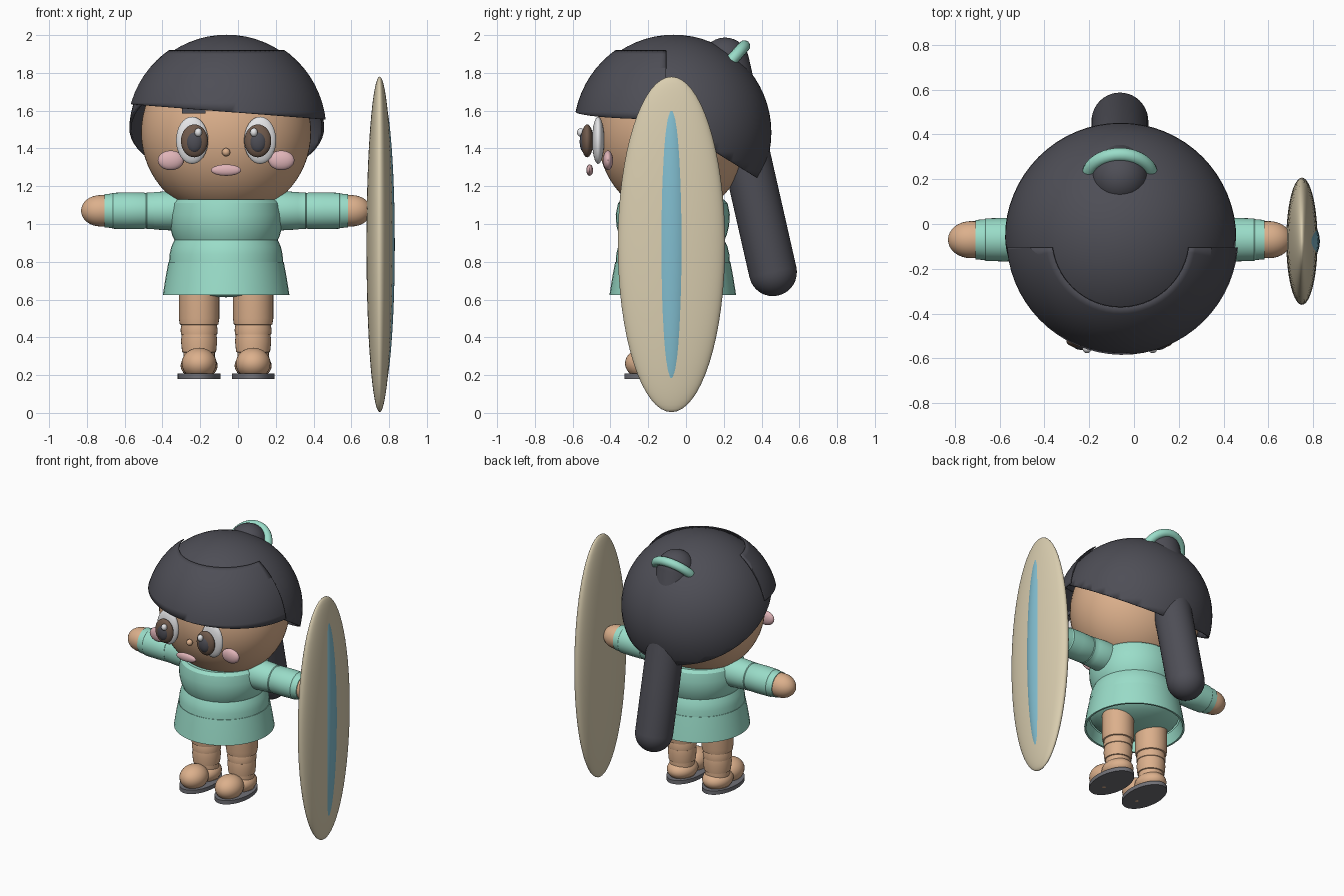
import bpy, bmesh, math
from mathutils import Vector, Matrix

if "Cube" in bpy.data.objects:
    bpy.data.objects.remove(bpy.data.objects["Cube"])

CX, CY = -0.063, -0.07   # centre line of the figure


def material(name, r, g, b):
    lin = [((c / 255 + 0.055) / 1.055) ** 2.4 for c in (r, g, b)]
    m = bpy.data.materials.new(name)
    m.diffuse_color = (*lin, 1)
    m.use_nodes = True
    m.node_tree.nodes["Principled BSDF"].inputs["Base Color"].default_value = m.diffuse_color
    return m


DARK = material("charcoal", 78, 78, 86)
SKIN = material("skin", 220, 176, 140)
MINT = material("mint", 154, 221, 201)
PINK = material("pink", 224, 180, 184)
SAND = material("sand", 218, 206, 176)
BLUE = material("blue", 130, 190, 208)
WHITE = material("white", 228, 228, 230)
BROWN = material("brown", 112, 90, 76)
GREY = material("sole grey", 112, 112, 118)


def finish(name, bm, mat, angle=35):
    bmesh.ops.recalc_face_normals(bm, faces=bm.faces)
    me = bpy.data.meshes.new(name)
    bm.to_mesh(me)
    bm.free()
    me.materials.append(mat)
    ob = bpy.data.objects.new(name, me)
    bpy.context.collection.objects.link(ob)
    bpy.ops.object.select_all(action='DESELECT')
    ob.select_set(True)
    bpy.context.view_layer.objects.active = ob
    bpy.ops.object.shade_smooth_by_angle(angle=math.radians(angle))
    return ob


def ellipsoid(name, loc, radii, mat, seg=32):
    bm = bmesh.new()
    bmesh.ops.create_uvsphere(bm, u_segments=seg, v_segments=seg // 2, radius=1)
    bmesh.ops.transform(bm, verts=bm.verts,
                        matrix=Matrix.Translation(loc) @ Matrix.Diagonal((*radii, 1)))
    return finish(name, bm, mat)


def lathe(name, profile, loc, mat, axis=(0, 0, 1), seg=40, stretch=1.0):
    """Spin (radius, height) pairs around an axis starting at loc."""
    bm = bmesh.new()
    vs = [bm.verts.new((r, 0, h)) for r, h in profile]
    es = [bm.edges.new(p) for p in zip(vs, vs[1:])]
    bmesh.ops.spin(bm, geom=vs + es, cent=(0, 0, 0), axis=(0, 0, 1),
                   angle=2 * math.pi, steps=seg)
    bmesh.ops.remove_doubles(bm, verts=bm.verts, dist=1e-4)
    rot = Vector((0, 0, 1)).rotation_difference(Vector(axis)).to_matrix().to_4x4()
    bmesh.ops.transform(bm, verts=bm.verts, matrix=Matrix.Translation(loc) @ rot
                        @ Matrix.Diagonal((1, stretch, 1, 1)))
    return finish(name, bm, mat, 25)


def cut_shell(name, loc, radius, planes, thickness, mat):
    """Sphere shell keeping only what lies on the normal side of every plane."""
    bm = bmesh.new()
    bmesh.ops.create_uvsphere(bm, u_segments=64, v_segments=32, radius=radius)
    bmesh.ops.translate(bm, verts=bm.verts, vec=loc)
    for co, no in planes:
        bmesh.ops.bisect_plane(bm, geom=bm.verts[:] + bm.edges[:] + bm.faces[:],
                               plane_co=co, plane_no=no, clear_inner=True)
    ob = finish(name, bm, mat)
    mod = ob.modifiers.new("thickness", 'SOLIDIFY')
    mod.thickness, mod.offset = thickness, -1
    return ob


def dome(r, h0, h1, n=8):
    """Quarter-ellipse profile from radius r at h0 to the tip at h1."""
    return [(r * math.cos(t), h0 + (h1 - h0) * math.sin(t))
            for t in (i * math.pi / 2 / n for i in range(n + 1))]


# Head and hair
ellipsoid("head", (CX, CY, 1.485), (0.45, 0.40, 0.45), SKIN, 64)
cut_shell("back_hair", (-0.06, -0.065, 1.485), 0.517,
          [((0, -0.11, 1.545), (0, 0.619, 1))], 0.012, DARK)
cut_shell("fringe", (-0.06, -0.065, 1.49), 0.53,
          [((0, 0, 1.92), (0, 0, -1)), ((0, -0.105, 0), (0, -1, 0)),
           ((-0.06, 0, 1.595), (0.078, 0, 1))], 0.006, DARK)

# Ponytail capsule and its hair band
low, top = Vector((CX, 0.46, 0.745)), Vector((CX, 0.207, 1.86))
length = (top - low).length
lathe("ponytail", dome(0.127, 0, -0.127)[::-1] + dome(0.127, length, length + 0.127),
      low, DARK, (top - low).normalized())
tube = [(0.14 + 0.031 * math.cos(t), 0.031 * math.sin(t))
        for t in (i * math.pi / 8 for i in range(17))]
lathe("hair_band", tube, (CX, 0.215, 1.838), MINT, Vector((0, -0.74, 0.67)).normalized())

# Face
ellipsoid("nose", (CX, -0.472, 1.38), (0.022, 0.022, 0.022), SKIN, 16)
ellipsoid("mouth", (CX, -0.51, 1.285), (0.08, 0.018, 0.03), PINK, 24)
for s, side in ((-1, "left"), (1, "right")):
    ellipsoid("eye_white_" + side, (CX + s * 0.18, -0.465, 1.443), (0.085, 0.032, 0.125), WHITE)
    ellipsoid("iris_" + side, (CX + s * 0.168, -0.523, 1.44), (0.071, 0.032, 0.087), BROWN)
    ellipsoid("pupil_" + side, (CX + s * 0.168, -0.537, 1.435), (0.045, 0.026, 0.058), DARK, 24)
    ellipsoid("eye_glint_" + side, (CX + s * 0.147, -0.557, 1.485), (0.02, 0.02, 0.023), WHITE, 16)
    ellipsoid("cheek_" + side, (CX + s * 0.293, -0.413, 1.337), (0.069, 0.027, 0.052), PINK, 24)
    bm = bmesh.new()
    bmesh.ops.create_cube(bm, size=1, matrix=Matrix.Translation((CX + s * 0.172, -0.455, 1.598))
                          @ Matrix.Diagonal((0.125, 0.06, 0.028, 1)))
    finish("brow_" + side, bm, DARK)

# Dress
lathe("bodice", [(0, 1.13), (0.27, 1.13), (0.29, 1.11), (0.302, 1.05), (0.298, 0.99),
                 (0.285, 0.94), (0.272, 0.912), (0, 0.912)], (CX, CY, 0), MINT)
lathe("waist", [(0, 0.914), (0.274, 0.914), (0.29, 0.88), (0.299, 0.84), (0.302, 0.798),
                (0, 0.798)], (CX, CY, 0), MINT)
lathe("skirt", [(0, 0.80), (0.305, 0.80), (0.32, 0.72), (0.335, 0.625), (0.322, 0.625),
                (0.30, 0.70)], (CX, CY, 0), MINT)
ellipsoid("hips", (CX, CY, 0.73), (0.3, 0.3, 0.118), MINT)

for s, side in ((-1, "left"), (1, "right")):
    # Arm: sleeve segments running outward, then the hand
    lathe("sleeve_" + side, [(0.108, 0.2), (0.104, 0.29), (0.099, 0.38), (0.097, 0.385),
                             (0.097, 0.42), (0.093, 0.425), (0.096, 0.435), (0.097, 0.52),
                             (0.095, 0.60), (0.091, 0.605), (0.088, 0.645), (0, 0.645)],
          (CX, CY, 1.07), MINT, (s, 0, 0))
    lathe("hand_" + side, [(0, 0.6), (0.082, 0.6)] + dome(0.083, 0.665, 0.768),
          (CX, CY, 1.07), SKIN, (s, 0, 0), 32)

    # Leg, foot and sole
    x = CX + s * 0.143
    lathe("leg_" + side, [(0, 0.7), (0.107, 0.7), (0.107, 0.5), (0.102, 0.468), (0.094, 0.465),
                          (0.098, 0.44), (0.096, 0.416), (0.092, 0.414), (0.096, 0.38),
                          (0.09, 0.322), (0.083, 0.32), (0.085, 0.21), (0, 0.21)],
          (x, CY, 0), SKIN, seg=32)
    ellipsoid("toe_" + side, (x, -0.215, 0.262), (0.092, 0.108, 0.083), SKIN)
    ellipsoid("heel_" + side, (x, -0.075, 0.25), (0.098, 0.118, 0.07), SKIN)
    lathe("sole_" + side, [(0, 0.18), (0.113, 0.18), (0.113, 0.208), (0, 0.208)],
          (x, -0.137, 0), GREY, stretch=1.68)

# Long board held at the side, with a raised stripe on its outer face
ellipsoid("board", (0.75, -0.077, 0.892), (0.07, 0.284, 0.888), SAND, 64)
ellipsoid("board_stripe", (0.76, -0.077, 0.892), (0.07, 0.098, 0.797), BLUE, 64)
